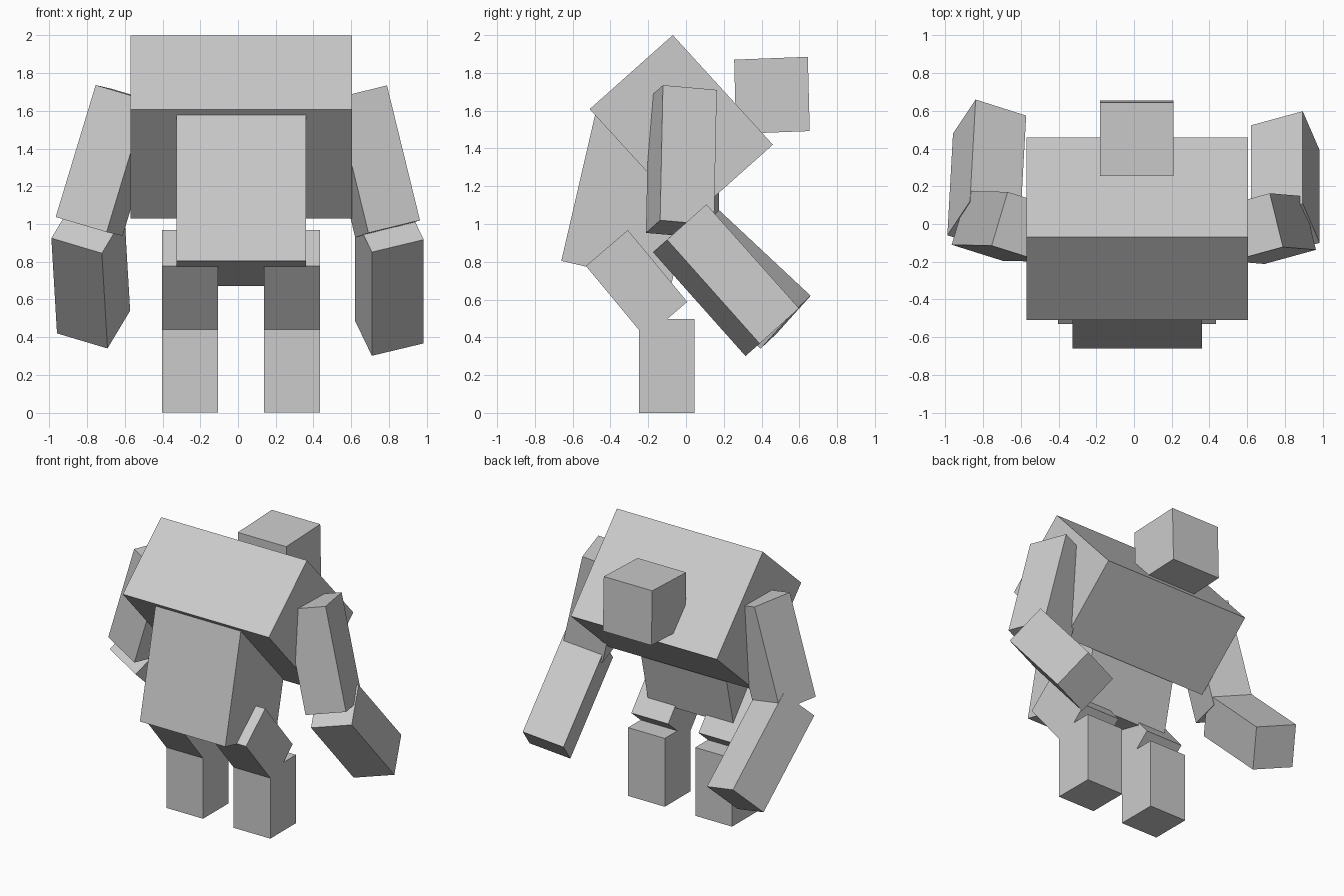
import bpy
import bmesh
from mathutils import Matrix, Vector

default_cube = bpy.data.objects.get("Cube")
if default_cube:
    bpy.data.objects.remove(default_cube, do_unlink=True)

# One plain grey for the whole figure
grey = bpy.data.materials.new("light grey")
grey.use_nodes = True
grey.diffuse_color = (0.6, 0.6, 0.6, 1)
shader = next(n for n in grey.node_tree.nodes if n.type == "BSDF_PRINCIPLED")
shader.inputs["Base Color"].default_value = grey.diffuse_color


def block(name, corner, *edges):
    """Box spanned by three edge vectors from one corner."""
    edges = [Vector(e) for e in edges]
    centre = Vector(corner) + sum(edges, Vector()) / 2
    matrix = Matrix(edges).transposed().to_4x4()
    matrix.translation = centre
    bm = bmesh.new()
    bmesh.ops.create_cube(bm, size=1, matrix=matrix)
    bmesh.ops.recalc_face_normals(bm, faces=bm.faces)
    mesh = bpy.data.meshes.new(name)
    bm.to_mesh(mesh)
    bm.free()
    mesh.materials.append(grey)
    obj = bpy.data.objects.new(name, mesh)
    bpy.context.collection.objects.link(obj)
    return obj


def tilted(name, x, width, corner, along, across):
    """Box tilted only about the x axis; corner and edges are (y, z)."""
    return block(name, (x, *corner), (width, 0, 0), (0, *along), (0, *across))


# Hunched trunk and head
tilted("chest", -0.57, 1.175, (-0.07, 2.0), (0.53, -0.58), (-0.44, -0.392))
tilted("waist", -0.327, 0.687, (-0.66, 0.805), (0.185, 0.80), (0.58, -0.135))
tilted("head", -0.18, 0.39, (0.255, 1.87), (0.39, 0.015), (0.01, -0.393))

# Legs
for side, x in (("right", -0.402), ("left", 0.139)):
    tilted(side + "_thigh", x, 0.296, (-0.53, 0.778), (0.315, -0.38), (0.222, 0.19))
    tilted(side + "_shin", x, 0.296, (-0.25, 0), (0, 0.497), (0.295, 0))

# Left arm
block("left_upper_arm", (0.79, -0.122, 1.735),
      (-0.07, 0.285, -0.025), (-0.273, -0.075, -0.067), (0.175, -0.015, -0.715))
block("left_forearm", (0.985, -0.1, 0.917),
      (-0.09, 0.208, 0.187), (-0.275, -0.075, -0.066), (0, 0.49, -0.55))

# Right arm, posed a little differently
block("right_upper_arm", (-0.755, -0.115, 1.737),
      (0.085, 0.285, -0.02), (0.27, -0.085, -0.08), (-0.212, 0.005, -0.70))
block("right_forearm", (-0.99, -0.06, 0.925),
      (0.12, 0.18, 0.2), (0.268, -0.085, -0.08), (0.03, 0.54, -0.505))
